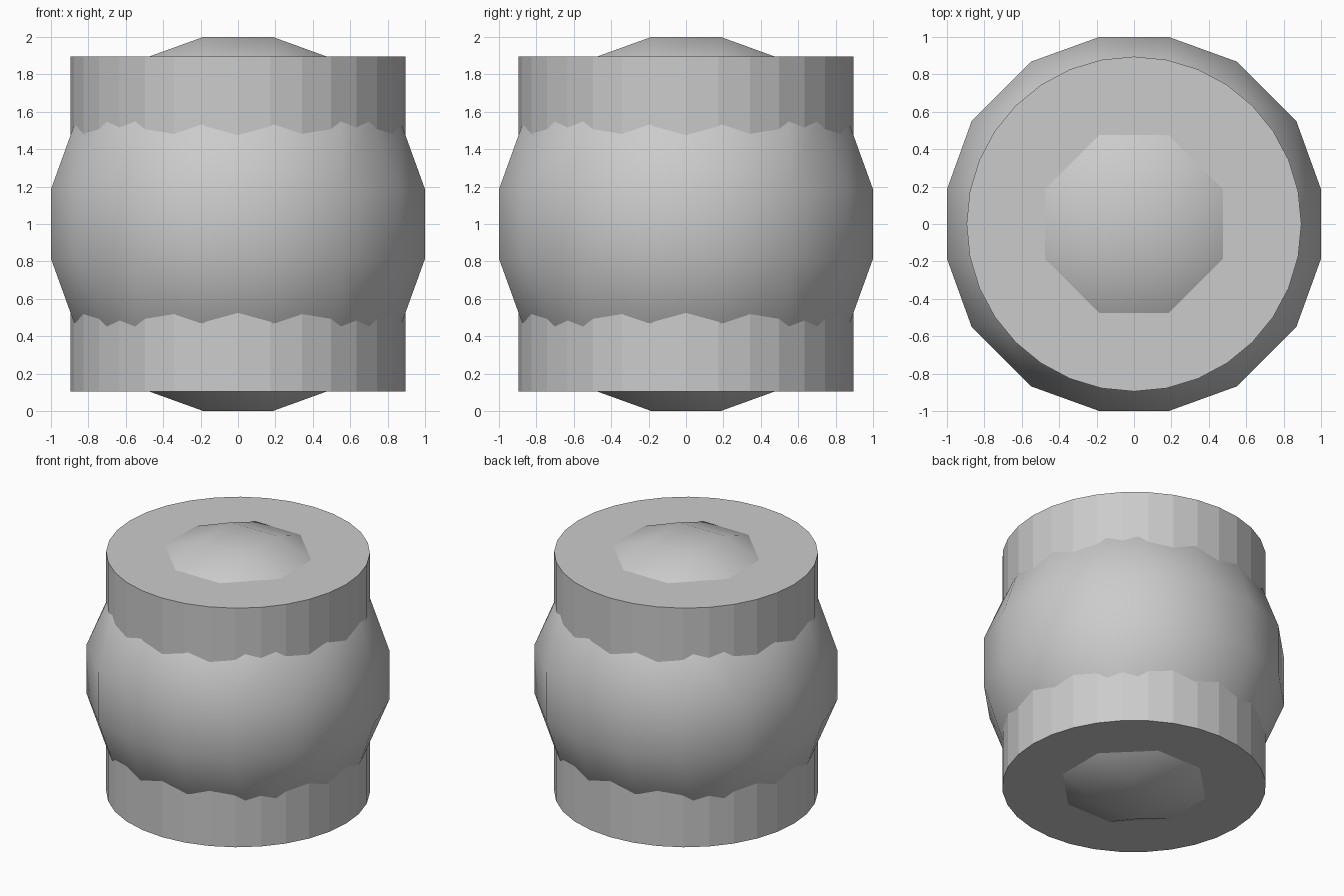
import bpy, bmesh, math
from itertools import permutations, product

cube = bpy.data.objects.get("Cube")
if cube:
    bpy.data.objects.remove(cube, do_unlink=True)

# Single plain grey for both parts
grey = bpy.data.materials.new("light_grey")
grey.use_nodes = True
grey.diffuse_color = (0.6, 0.6, 0.6, 1)
grey.node_tree.nodes["Principled BSDF"].inputs["Base Color"].default_value = (0.6, 0.6, 0.6, 1)


def add_part(name, bm, smooth):
    bmesh.ops.recalc_face_normals(bm, faces=bm.faces[:])
    for face in bm.faces:
        face.smooth = smooth
    mesh = bpy.data.meshes.new(name)
    bm.to_mesh(mesh)
    bm.free()
    mesh.materials.append(grey)
    part = bpy.data.objects.new(name, mesh)
    part.location.z = 1
    bpy.context.collection.objects.link(part)
    return part


# Flat-sided cylinder
bm = bmesh.new()
bmesh.ops.create_cone(bm, cap_ends=True, segments=32,
                      radius1=0.895, radius2=0.895, depth=1.79)
add_part("cylinder", bm, False)

# Coarse smooth ball: three corner types repeated over every axis and sign
bm = bmesh.new()
corner_types = [(0.185, 0.185, 1.0), (0.185, 0.55, 0.868), (0.55, 0.55, 0.7)]
points = {tuple(s * c for s, c in zip(signs, order))
          for corner in corner_types
          for order in permutations(corner)
          for signs in product((-1, 1), repeat=3)}
for point in sorted(points):
    bm.verts.new(point)
bmesh.ops.convex_hull(bm, input=bm.verts[:])
bmesh.ops.dissolve_limit(bm, angle_limit=math.radians(0.5),
                         verts=bm.verts[:], edges=bm.edges[:])
add_part("ball", bm, True)
